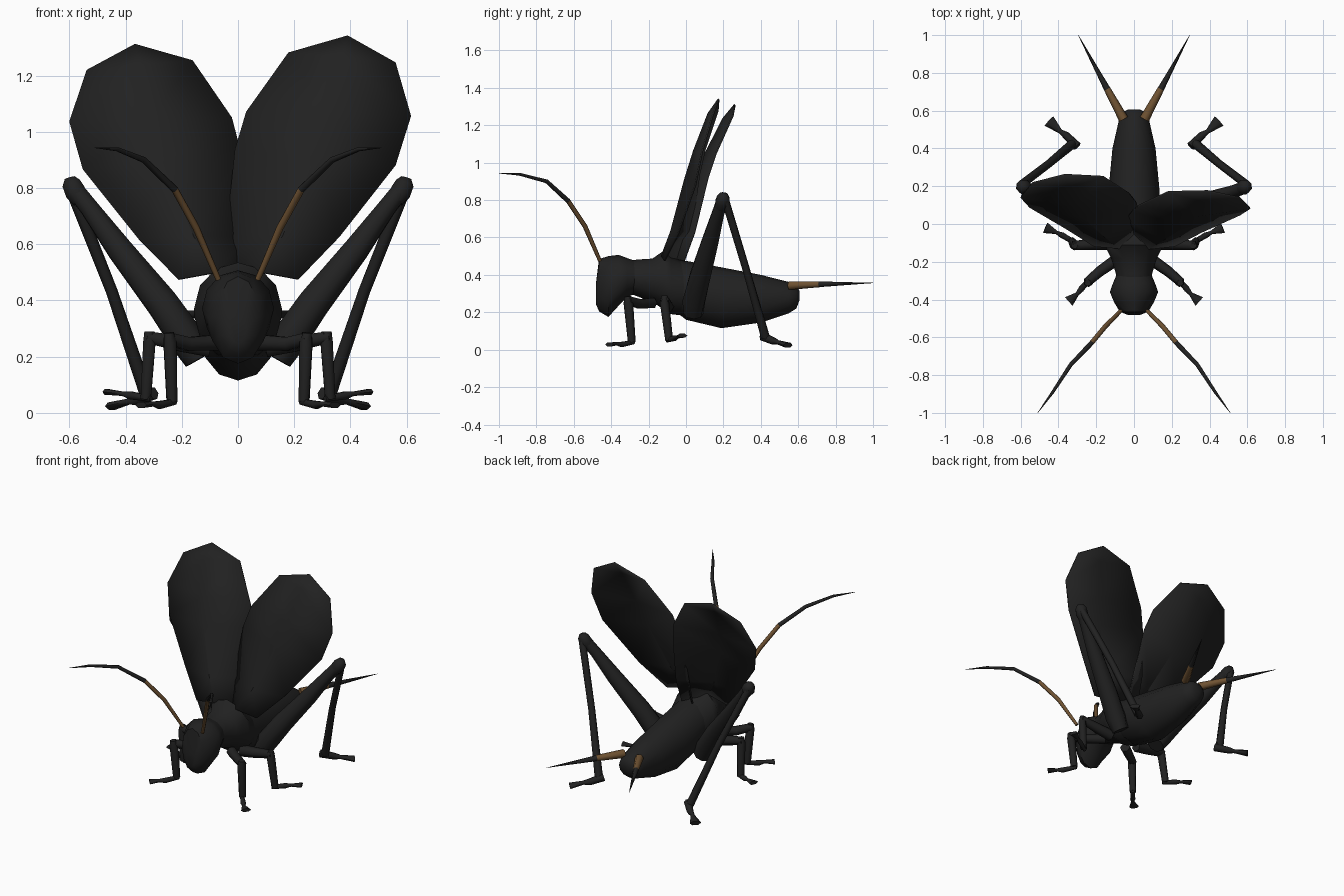
import bpy, math
from mathutils import Vector

if "Cube" in bpy.data.objects:
    bpy.data.objects.remove(bpy.data.objects["Cube"])


def material(name, rgb):
    m = bpy.data.materials.new(name)
    m.diffuse_color = (*rgb, 1)
    m.use_nodes = True
    m.node_tree.nodes["Principled BSDF"].inputs["Base Color"].default_value = m.diffuse_color
    return m


BLACK = material("black shell", (0.0155, 0.0155, 0.0155))
BROWN = material("brown horn", (0.16, 0.085, 0.032))


def make(name, verts, faces, mats=(BLACK,), angle=40):
    me = bpy.data.meshes.new(name)
    me.from_pydata([tuple(v) for v in verts], [], faces)
    ob = bpy.data.objects.new(name, me)
    bpy.context.collection.objects.link(ob)
    for m in mats:
        me.materials.append(m)
    bpy.context.view_layer.objects.active = ob
    ob.select_set(True)
    bpy.ops.object.shade_smooth_by_angle(angle=math.radians(angle))
    ob.select_set(False)
    return ob


def skin(rings, n):
    """Quads between successive rings plus end caps."""
    faces = [tuple(range(n))[::-1]]
    for i in range(rings - 1):
        for j in range(n):
            k = (j + 1) % n
            faces.append((i*n + j, i*n + k, (i+1)*n + k, (i+1)*n + j))
    faces.append(tuple(range((rings-1)*n, rings*n)))
    return faces


def loft(name, rings, n=12):
    """Body section from (y, top, bottom, half width) rings."""
    verts = []
    for y, top, bottom, hw in rings:
        for j in range(n):
            a = 2*math.pi*j/n
            verts.append((hw*math.sin(a), y, (top+bottom)/2 - (top-bottom)/2*math.cos(a)))
    return make(name, verts, skin(len(rings), n), angle=50)


def tube(name, pts, radii, n=6, brown=0, tip_flat=1):
    """Tapered limb; the first `brown` segments are brown, the tip may be flattened."""
    pts = [Vector(p) for p in pts]
    verts = []
    for i, p in enumerate(pts):
        d = pts[min(i+1, len(pts)-1)] - pts[max(i-1, 0)]
        q = d.to_track_quat('Z', 'Y')
        flat = tip_flat if i == len(pts)-1 else 1
        for j in range(n):
            a = 2*math.pi*j/n
            verts.append(p + q @ Vector((math.cos(a), math.sin(a)*flat, 0)) * radii[i])
    ob = make(name, verts, skin(len(pts), n), (BLACK, BROWN) if brown else (BLACK,), 65)
    for f in ob.data.polygons:
        if f.index <= brown * n and brown:
            f.material_index = 1
    return ob


# Head, thorax and abdomen
loft("head", [(-.482, .35, .245, .03), (-.465, .485, .205, .075), (-.415, .50, .175, .105),
              (-.36, .507, .235, .128), (-.315, .49, .28, .112), (-.27, .475, .30, .093)])
loft("thorax", [(-.30, .475, .30, .092), (-.26, .482, .285, .097), (-.18, .487, .255, .122),
                (-.11, .535, .21, .156), (-.08, .50, .19, .156), (.0, .465, .18, .13)])
loft("abdomen", [(-.14, .49, .275, .125), (0, .475, .16, .135), (.19, .44, .115, .134),
                 (.40, .40, .145, .114), (.55, .362, .195, .08), (.59, .34, .22, .066),
                 (.607, .315, .265, .03)])

for s, side in ((1, "right"), (-1, "left")):
    def T(name, pts, radii, n=6, brown=0, tip_flat=1):
        return tube(side + "_" + name, [(s*x, y, z) for x, y, z in pts], radii, n, brown, tip_flat)

    # Antennae and tail spikes
    T("antenna", [(.07, -.46, .475), (.15, -.54, .66), (.225, -.63, .795), (.335, -.745, .90),
                  (.43, -.89, .938), (.51, -1, .943)], [.010, .013, .013, .011, .008, .001], 6, 2)
    T("tail_spike", [(.055, .555, .343), (.142, .715, .35), (.144, .718, .35), (.295, 1, .357)],
      [.026, .018, .017, .001], 6, 1)

    # Front leg
    T("front_femur", [(.08, -.18, .25), (.18, -.25, .245), (.25, -.31, .265)], [.032, .028, .024])
    T("front_shin", [(.245, -.312, .285), (.242, -.308, .25), (.235, -.29, .04)],
      [.018, .026, .021])
    T("front_foot", [(.225, -.28, .04), (.28, -.345, .028), (.30, -.37, .032), (.345, -.41, .028)],
      [.012, .016, .01, .03], tip_flat=.4)

    # Middle leg
    T("middle_femur", [(.10, -.10, .23), (.2, -.105, .245), (.325, -.115, .27)],
      [.036, .032, .024])
    T("middle_shin", [(.315, -.115, .29), (.315, -.115, .255), (.328, -.09, .05)],
      [.018, .025, .021])
    T("middle_foot", [(.31, -.1, .05), (.38, -.06, .062), (.41, -.045, .068), (.47, -.02, .075)],
      [.012, .016, .009, .03], tip_flat=.4)

    # Jumping leg
    T("hind_femur", [(.14, .04, .19), (.18, .042, .26), (.27, .075, .39), (.42, .13, .58),
                     (.53, .172, .73), (.585, .195, .80)], [.052, .064, .06, .048, .035, .033], 8)
    T("hind_knee", [(.56, .185, .755), (.578, .193, .785), (.592, .2, .815), (.598, .203, .836)],
      [.03, .04, .036, .02], 8)
    T("hind_shin", [(.595, .21, .80), (.45, .32, .435), (.325, .425, .065)], [.022, .021, .025])
    T("hind_foot", [(.30, .41, .07), (.36, .47, .045), (.39, .49, .04), (.45, .545, .024)],
      [.024, .02, .012, .034], tip_flat=.45)

# Wings: outer edge, midrib and inner edge, cupped forwards; left one leans further back
outer = [(.215, -.115, .475), (.36, -.04, .625), (.56, .05, .88), (.615, .085, 1.055),
         (.56, .14, 1.245)]
inner = [(-.04, -.01, .475), (-.04, .03, .635), (-.01, .07, .935), (.03, .10, 1.07),
         (.18, .17, 1.28)]
cup = (0, -.075, -.066, -.05, -.035)
mid = [(Vector(a) + Vector(b))/2 + Vector((0, c, 0)) for a, b, c in zip(outer, inner, cup)]
mid[0] = Vector((.08, -.13, .50))
verts = [Vector(p) for p in outer] + mid + [Vector(p) for p in inner] + [Vector((.39, .175, 1.34))]
faces = [(r+i, r+i+1, r+i+6, r+i+5) for r in (0, 5) for i in range(4)]
faces += [(4, 15, 9), (9, 15, 14)]
for side in ("right", "left"):
    vs = verts
    if side == "left":
        vs = [Vector((-.985*v.x + .04*max(0, v.z-.9), v.y + (v.z-.475)*.1,
                      .475 + (v.z-.475)*.965)) for v in verts]
    wing = make(side + "_wing", vs, faces, angle=30)
    mod = wing.modifiers.new("thickness", 'SOLIDIFY')
    mod.thickness = .01
    mod.offset = 0
